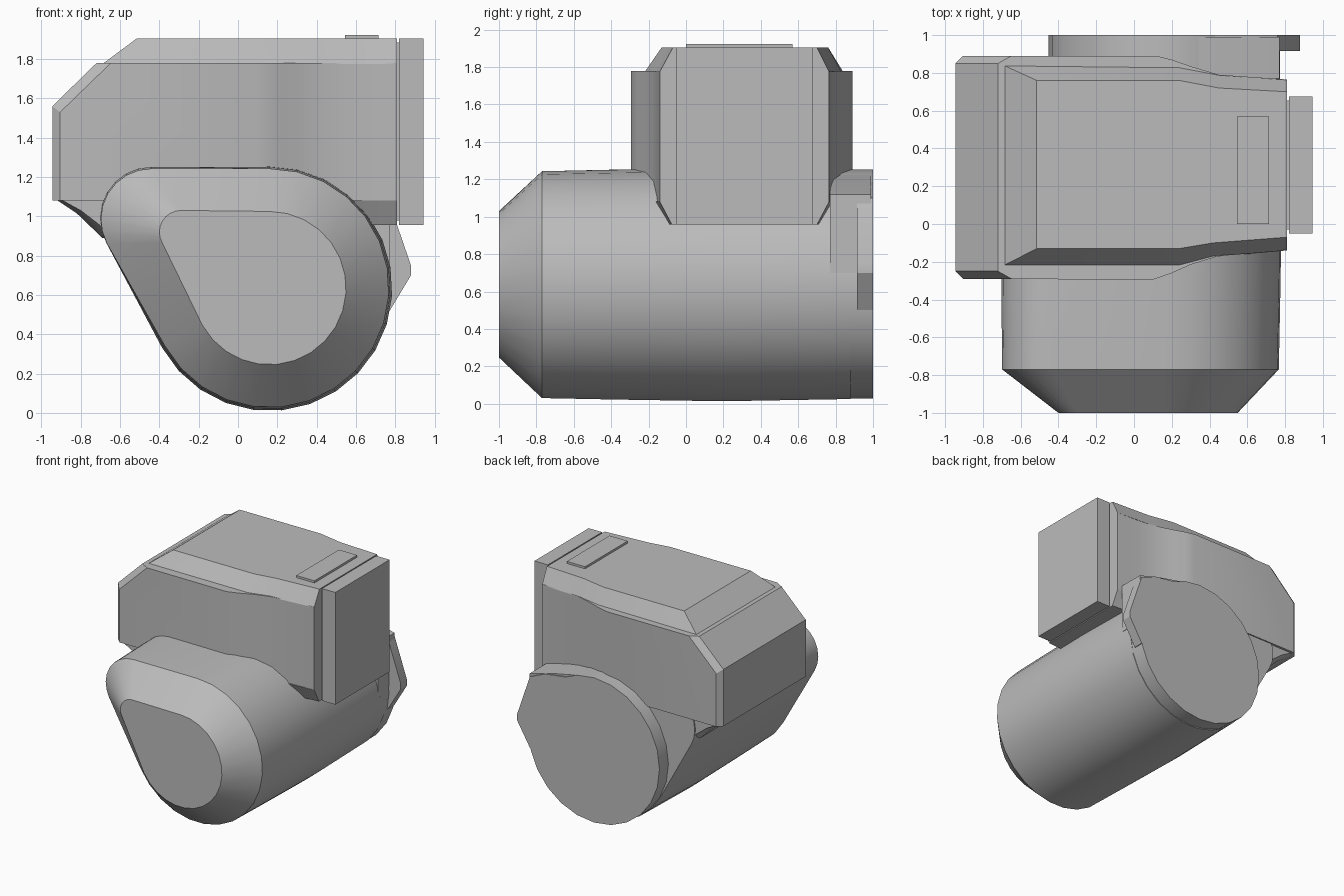
import bpy, bmesh
from math import radians, cos, sin
from mathutils import Vector

cube = bpy.data.objects.get("Cube")
if cube:
    bpy.data.objects.remove(cube, do_unlink=True)

grey = bpy.data.materials.new("plain grey")
grey.use_nodes = True
grey.diffuse_color = (0.5, 0.5, 0.5, 1)
grey.node_tree.nodes["Principled BSDF"].inputs["Base Color"].default_value = grey.diffuse_color


def loft(name, rings, cuts=()):
    """Skin matching rings of points, cap both ends, then trim by (point, normal) planes."""
    bm = bmesh.new()
    loops = [[bm.verts.new(p) for p in ring] for ring in rings]
    n = len(loops[0])
    for a, b in zip(loops, loops[1:]):
        for i in range(n):
            bm.faces.new((a[i], a[(i + 1) % n], b[(i + 1) % n], b[i]))
    bm.faces.new(loops[0])
    bm.faces.new(loops[-1])
    for point, normal in cuts:
        geom = bm.verts[:] + bm.edges[:] + bm.faces[:]
        cut = bmesh.ops.bisect_plane(bm, geom=geom, plane_co=point, plane_no=normal, clear_outer=True)
        edges = [e for e in cut["geom_cut"] if isinstance(e, bmesh.types.BMEdge)]
        bmesh.ops.holes_fill(bm, edges=edges, sides=0)
    bmesh.ops.recalc_face_normals(bm, faces=bm.faces[:])
    mesh = bpy.data.meshes.new(name)
    bm.to_mesh(mesh)
    bm.free()
    mesh.materials.append(grey)
    obj = bpy.data.objects.new(name, mesh)
    bpy.context.collection.objects.link(obj)
    bpy.ops.object.select_all(action='DESELECT')
    obj.select_set(True)
    bpy.context.view_layer.objects.active = obj
    bpy.ops.object.shade_smooth_by_angle(angle=radians(28))
    return obj


def flat(points, z):
    return [(x, y, z) for x, y in points]


def upright(points, y):
    return [(x, y, z) for x, z in points]


def box(name, x0, x1, y0, y1, z0, z1):
    base = [(x0, y0), (x1, y0), (x1, y1), (x0, y1)]
    return loft(name, [flat(base, z0), flat(base, z1)])


def arc(cx, cz, r, start, end, steps):
    angles = [radians(start + (end - start) * i / steps) for i in range(steps + 1)]
    return [(cx + r * cos(a), cz + r * sin(a)) for a in angles]


def teardrop(y, big, small, sx, sz):
    return upright(arc(0.16, 0.635, big, -151, 90, 18) + arc(sx, sz, small, 90, 209, 8), y)


# Rounded teardrop barrel with a tapered front
loft("barrel", [
    teardrop(-1, 0.39, 0.11, -0.29, 0.92),
    teardrop(-0.77, 0.608, 0.258, -0.44, 0.985),
    teardrop(-0.37, 0.616, 0.262, -0.44, 0.99),
    teardrop(0.2, 0.625, 0.262, -0.44, 0.99),
    teardrop(0.88, 0.613, 0.258, -0.44, 0.99)])

# Round disc closing the back
disc = arc(0.16, 0.64, 0.612, 0, 345, 23)
loft("back_disc", [upright(disc, 0.8), upright(disc, 1)])

# Angular flange and its shoulder beside the disc
flange = [(0.4, 1.19), (0.62, 1.16), (0.76, 1.1), (0.88, 0.75), (0.88, 0.7), (0.76, 0.5), (0.4, 0.5)]
loft("back_flange", [upright(flange, 0.915), upright(flange, 1)])
shoulder = [(0.3, 1.23), (0.55, 1.18), (0.77, 1.12), (0.77, 0.7), (0.3, 0.7)]
loft("back_shoulder", [upright(shoulder, 0.77), upright(shoulder, 0.99)])

# Upper housing: pinched toward one end, sloped and chamfered at the other
plan = [(-0.945, -0.25), (-0.905, -0.29), (0.1, -0.295), (0.2, -0.26), (0.3, -0.215),
        (0.43, -0.175), (0.6, -0.15), (0.81, -0.14),
        (0.81, 0.765), (0.62, 0.775), (0.45, 0.79), (0.3, 0.835), (0.2, 0.87), (0.12, 0.89),
        (-0.905, 0.89), (-0.945, 0.85)]


def plane(a, b, c):
    a, b, c = Vector(a), Vector(b), Vector(c)
    n = (b - a).cross(c - a).normalized()
    if n.x > 0:
        n = -n
    return a, n


slope_a, slope_b = (-0.945, 1.56), (-0.73, 1.77)
cuts = [plane((slope_a[0], 0, slope_a[1]), (slope_b[0], 0, slope_b[1]), (slope_a[0], 1, slope_a[1]))]
for edge_y, side_y in ((-0.25, -0.29), (0.85, 0.89)):
    cuts.append(plane((slope_a[0], edge_y, slope_a[1]), (slope_b[0], edge_y, slope_b[1]),
                      (-0.905, side_y, 1.53)))
loft("housing", [flat(plan, 1.08), flat(plan, 1.78)], cuts)

# Bevelled lid on the housing
lid_base = [(-0.69, -0.22), (0.24, -0.22), (0.42, -0.172), (0.81, -0.14),
            (0.81, 0.765), (0.45, 0.79), (0.24, 0.83), (-0.69, 0.84)]
lid_top = [(-0.515, -0.13), (0.24, -0.13), (0.42, -0.1), (0.81, -0.07),
           (0.81, 0.7), (0.45, 0.72), (0.24, 0.76), (-0.515, 0.76)]
loft("lid", [flat(lid_base, 1.775), flat(lid_top, 1.905)])

# Tapered underside of the housing
under_top = [(0.2, -0.25), (0.43, -0.175), (0.81, -0.14), (0.81, 0.765), (0.45, 0.79), (0.2, 0.86)]
under_low = [(0.2, -0.16), (0.43, -0.11), (0.81, -0.075), (0.81, 0.7), (0.45, 0.72), (0.2, 0.78)]
loft("underside", [flat(under_low, 0.957), flat(under_top, 1.08)])

# Gusset joining the housing to the barrel
gusset = [(-0.925, 1.085), (-0.82, 1.015), (-0.69, 0.89), (-0.5, 0.9), (-0.5, 1.085)]
slim = [(-0.9, 1.085), (-0.8, 1.03), (-0.67, 0.93), (-0.5, 0.95), (-0.5, 1.085)]
loft("gusset", [upright(slim, -0.27), upright(gusset, -0.2), upright(gusset, 0.8), upright(slim, 0.87)])

# End block, the neck behind it and the top button
box("end_block", 0.82, 0.945, -0.05, 0.675, 0.957, 1.905)
box("end_neck", 0.78, 0.83, -0.03, 0.655, 0.98, 1.885)
box("top_button", 0.545, 0.715, 0, 0.57, 1.89, 1.923)
